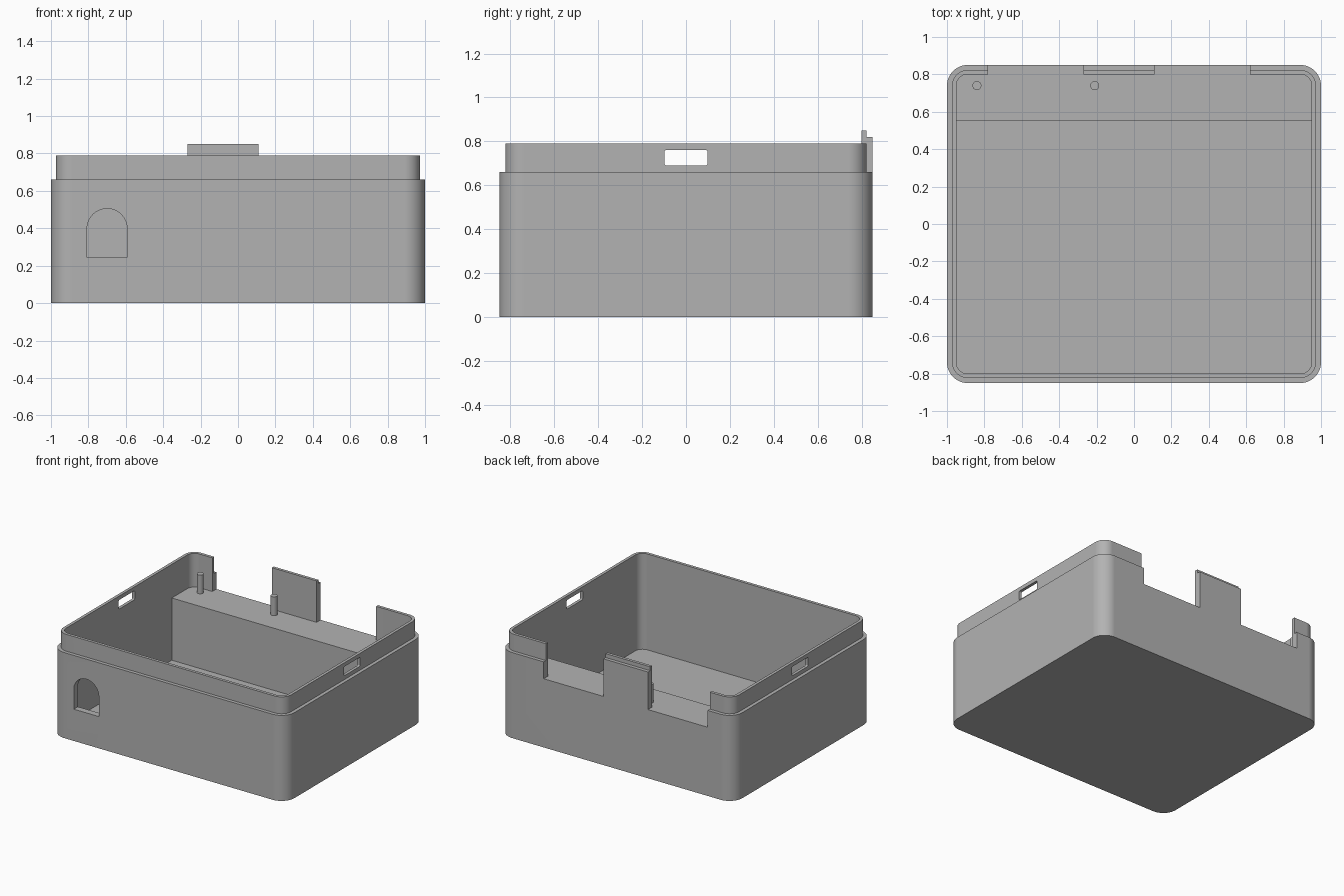
import bpy
import bmesh
from math import cos, sin, pi
from mathutils import Vector

if "Cube" in bpy.data.objects:
    bpy.data.objects.remove(bpy.data.objects["Cube"], do_unlink=True)

GREY = (0.45, 0.45, 0.45, 1)
grey = bpy.data.materials.new("plain_grey")
grey.use_nodes = True
grey.diffuse_color = GREY
grey.node_tree.nodes["Principled BSDF"].inputs["Base Color"].default_value = GREY

# Overall dimensions
HALF_X, HALF_Y = 1.0, 0.85
LIP_INSET, WALL = 0.027, 0.05
RIM_Z, LIP_Z, SHELF_Z, SHELF_Y = 0.66, 0.79, 0.53, 0.55


def rounded_rect(hx, hy, r, cx=0, cy=0, steps=12):
    """Outline of a rounded rectangle, anticlockwise."""
    pts = []
    for k, (sx, sy) in enumerate([(1, 1), (-1, 1), (-1, -1), (1, -1)]):
        for i in range(steps + 1):
            a = (k + i / steps) * pi / 2
            pts.append((cx + sx * (hx - r) + r * cos(a),
                        cy + sy * (hy - r) + r * sin(a)))
    return pts


def rect(u0, u1, v0, v1):
    return [(u0, v0), (u1, v0), (u1, v1), (u0, v1)]


def prism(name, outline, start, end, axis="z"):
    """Extrude a flat outline along an axis."""
    place = {"x": lambda u, v: (start, u, v),
             "y": lambda u, v: (u, start, v),
             "z": lambda u, v: (u, v, start)}[axis]
    bm = bmesh.new()
    face = bm.faces.new([bm.verts.new(place(u, v)) for u, v in outline])
    shift = Vector([(end - start) * (axis == a) for a in "xyz"])
    top = bmesh.ops.extrude_face_region(bm, geom=[face], use_keep_orig=True)
    verts = [g for g in top["geom"] if isinstance(g, bmesh.types.BMVert)]
    bmesh.ops.translate(bm, verts=verts, vec=shift)
    bmesh.ops.recalc_face_normals(bm, faces=bm.faces)
    mesh = bpy.data.meshes.new(name)
    bm.to_mesh(mesh)
    bm.free()
    mesh.materials.append(grey)
    obj = bpy.data.objects.new(name, mesh)
    bpy.context.collection.objects.link(obj)
    return obj


def combine(target, tool, operation="DIFFERENCE"):
    """Apply a boolean and discard the tool."""
    mod = target.modifiers.new("combine", "BOOLEAN")
    mod.operation, mod.object, mod.solver = operation, tool, "EXACT"
    graph = bpy.context.evaluated_depsgraph_get()
    mesh = bpy.data.meshes.new_from_object(target.evaluated_get(graph))
    target.modifiers.clear()
    target.data = mesh
    bpy.data.objects.remove(tool, do_unlink=True)


# Case body with its stepped lip
case = prism("case_body", rounded_rect(HALF_X, HALF_Y, 0.11), 0, RIM_Z)
lip = prism("lip", rounded_rect(HALF_X - LIP_INSET, HALF_Y - LIP_INSET, 0.083),
            RIM_Z - 0.1, LIP_Z)
combine(case, lip, "UNION")

# Hollow interior, leaving a raised shelf along the back
cavity = prism("cavity", rounded_rect(HALF_X - WALL, HALF_Y - WALL, 0.06), WALL, 1)
combine(cavity, prism("shelf", rect(-2, 2, SHELF_Y, 2), -1, SHELF_Z))
combine(case, cavity)

# Wide opening in the back wall
combine(case, prism("back_opening", rect(-0.78, 0.62, 0.72, 1), SHELF_Z, 1.2))

# Latch slots through both side walls
combine(case, prism("side_slots", rounded_rect(0.098, 0.035, 0.008, 0, 0.725, 3),
                    -1.2, 1.2, "x"))

# Arched port in the front wall
arch_x, arch_r, spring_z = -0.7, 0.107, 0.398
arch = [(arch_x - arch_r, 0.245), (arch_x + arch_r, 0.245)]
arch += [(arch_x + arch_r * cos(i * pi / 24), spring_z + arch_r * sin(i * pi / 24))
         for i in range(25)]
combine(case, prism("front_port", arch, -1, -0.7, "y"))

# Stepped tab standing in the back opening
inner, step, outer = HALF_Y - WALL, HALF_Y - LIP_INSET, HALF_Y
tab = prism("back_tab", [(inner, SHELF_Z), (outer, SHELF_Z), (outer, 0.82),
                         (step, 0.82), (step, 0.85), (inner, 0.85)],
            -0.27, 0.11, "x")

# Locating pins on the shelf
pins = [prism(name, rounded_rect(0.024, 0.024, 0.0239, x, 0.74, 6), SHELF_Z - 0.01, 0.675)
        for name, x in (("right_pin", -0.84), ("middle_pin", -0.21))]

# Smooth the rounded corners, keep flat faces flat
bpy.ops.object.select_all(action="DESELECT")
for obj in [case, tab] + pins:
    obj.select_set(True)
bpy.context.view_layer.objects.active = case
bpy.ops.object.shade_smooth_by_angle()
case.modifiers.new("flat_faces", "WEIGHTED_NORMAL").keep_sharp = True
